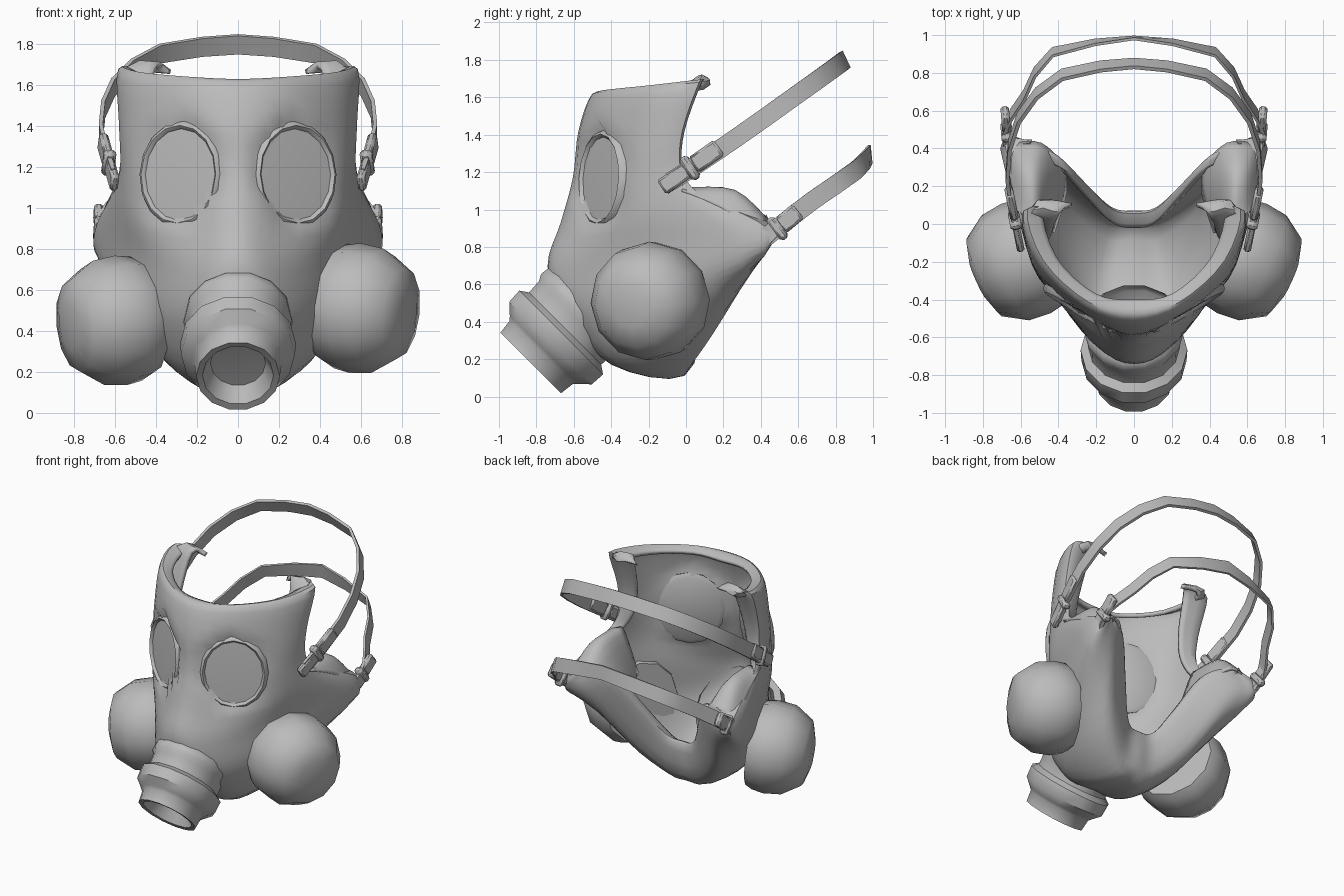
import bpy, bmesh, math
from mathutils import Vector, Matrix

if "Cube" in bpy.data.objects:
    bpy.data.objects.remove(bpy.data.objects["Cube"], do_unlink=True)

grey = bpy.data.materials.new("rubber grey")
grey.use_nodes = True
grey.diffuse_color = (0.5, 0.5, 0.5, 1)
next(n for n in grey.node_tree.nodes if n.type == 'BSDF_PRINCIPLED').inputs["Base Color"].default_value = (0.5, 0.5, 0.5, 1)
parts = []


def add(name, bm):
    me = bpy.data.meshes.new(name)
    bm.to_mesh(me)
    bm.free()
    me.materials.append(grey)
    ob = bpy.data.objects.new(name, me)
    bpy.context.collection.objects.link(ob)
    parts.append(ob)
    return ob


def spline(pts, n):
    """Smooth curve through all the points."""
    pts = [Vector(p) for p in pts]
    out = []
    for i in range(len(pts) - 1):
        a, b, c, d = pts[max(i - 1, 0)], pts[i], pts[i + 1], pts[min(i + 2, len(pts) - 1)]
        for k in range(n):
            t = k / n
            out.append(0.5 * (2 * b + (c - a) * t + (2 * a - 5 * b + 4 * c - d) * t * t
                              + (3 * b - a - 3 * c + d) * t ** 3))
    return out + [pts[-1]]


def patch(name, rows, n, thick, fix=None):
    """Smooth sheet through a grid of points, thickened inward."""
    rows = [spline(r, n) for r in rows]
    cols = [spline(c, n) for c in zip(*rows)]
    bm = bmesh.new()
    grid = [[bm.verts.new(fix(p) if fix else p) for p in col] for col in cols]
    for c0, c1 in zip(grid, grid[1:]):
        for i in range(len(c0) - 1):
            bm.faces.new((c0[i], c0[i + 1], c1[i + 1], c1[i]))
    bmesh.ops.remove_doubles(bm, verts=bm.verts, dist=0.002)
    mod = add(name, bm).modifiers.new("thickness", 'SOLIDIFY')
    mod.thickness, mod.offset = thick, -1


def frame(loc, axis):
    return Matrix.Translation(loc) @ Vector(axis).to_track_quat('Z', 'Y').to_matrix().to_4x4()


def lathe(name, profile, loc, axis, sx=1, sy=1, seg=12):
    """Turn (radius, distance) pairs around an axis; radius 0 closes the end."""
    bm = bmesh.new()
    rings = []
    for r, t in profile:
        if r == 0:
            rings.append([bm.verts.new((0, 0, t))] * seg)
        else:
            rings.append([bm.verts.new((r * sx * math.cos(a), r * sy * math.sin(a), t))
                          for a in (2 * math.pi * k / seg for k in range(seg))])
    for p, q in zip(rings, rings[1:]):
        for k in range(seg):
            j = (k + 1) % seg
            bm.faces.new(list(dict.fromkeys((p[k], p[j], q[j], q[k]))))
    bmesh.ops.recalc_face_normals(bm, faces=bm.faces)
    bm.transform(frame(loc, axis))
    add(name, bm)


def block(name, loc, size, along, s):
    """Bevelled box with its length pointing along a strap."""
    bm = bmesh.new()
    bmesh.ops.create_cube(bm, size=1)
    bm.transform(Matrix.Diagonal((*size, 1)))
    bmesh.ops.bevel(bm, geom=bm.edges[:], offset=min(size) * 0.3, segments=1, affect='EDGES')
    y = Vector(along).normalized()
    x = y.cross(Vector((0, 0, 1))).normalized()
    z = x.cross(y)
    bm.transform(Matrix.Translation(loc) @ Matrix((x, y, z)).transposed().to_4x4())
    if s < 0:
        bm.transform(Matrix.Diagonal((-1, 1, 1, 1)))
        bmesh.ops.reverse_faces(bm, faces=bm.faces)
    add(name, bm)


def strap(name, half, side_dir, back_dir, width, thick):
    """Ribbon over the back of the head; its width turns from side_dir to back_dir."""
    half = spline(half, 2)
    path = [Vector((-p.x, p.y, p.z)) for p in half[:-1]] + half[::-1]
    bm = bmesh.new()
    rings = []
    for i, p in enumerate(path):
        tan = path[min(i + 1, len(path) - 1)] - path[max(i - 1, 0)]
        w = Vector(back_dir).lerp(Vector(side_dir), abs(p.x) / 0.68).normalized() * width / 2
        nrm = tan.cross(w).normalized() * thick / 2
        rings.append([bm.verts.new(p + o) for o in (w + nrm, w - nrm, -w - nrm, -w + nrm)])
    for p, q in zip(rings, rings[1:]):
        for k in range(4):
            bm.faces.new((p[k], p[(k + 1) % 4], q[(k + 1) % 4], q[k]))
    bm.faces.new(rings[0])
    bm.faces.new(rings[-1][::-1])
    bmesh.ops.recalc_face_normals(bm, faces=bm.faces)
    add(name, bm)


# Eye sockets: the shell is pressed flat behind each lens
EYE_X, EYE_Z = 0.205, 0.232
eyes = {s: frame((s * 0.282, -0.452, 1.165), (s * 0.5, -0.86, 0.05)) for s in (1, -1)}


def press(p):
    m = eyes[1 if p.x >= 0 else -1]
    q = m.inverted() @ p
    if math.hypot(q.x / EYE_X, q.y / EYE_Z) < 1.1 and abs(q.z) < 0.2:
        q.z = -0.012
        return m @ q
    return p


# Face shell: half rows (centre, front, side, edge) from the rim, under the chin, to the back lip
shell = [
    [(0, -.50, 1.62), (.25, -.43, 1.63), (.50, -.20, 1.65), (.585, .07, 1.68)],
    [(0, -.575, 1.42), (.27, -.475, 1.42), (.51, -.25, 1.40), (.58, -.02, 1.42)],
    [(0, -.605, 1.17), (.27, -.46, 1.17), (.51, -.27, 1.17), (.575, -.03, 1.22)],
    [(0, -.67, .93), (.23, -.55, .90), (.50, -.29, .95), (.61, .05, 1.08)],
    [(0, -.74, .70), (.20, -.64, .68), (.47, -.28, .76), (.69, .32, .92)],
    [(0, -.66, .46), (.24, -.58, .44), (.47, -.23, .52), (.70, .42, .79)],
    [(0, -.40, .18), (.22, -.36, .18), (.42, -.08, .33), (.61, .41, .74)],
    [(0, .0, .12), (.14, .0, .13), (.35, .16, .36), (.50, .40, .77)],
    [(0, .07, .42), (.12, .09, .45), (.26, .22, .67), (.40, .36, .91)],
]
# The temple edges curl inward; the cheek edges gather at the wing tips
for i, row in enumerate(shell):
    x, y, z = row[-1]
    row.append((x - .18 + .035 * i, y - .02, z - .01) if i < 4 else (.54, .42, .95))
# Rim and back lip turn over to the inside
shell.insert(0, [(x * .82, y + .10 - abs(x) * .15, z - .015) for x, y, z in shell[0]])
shell.append([(x * .86, y - .09, z - .03) for x, y, z in shell[-1]])
patch("face_shell", [[(-x, y, z) for x, y, z in r[:0:-1]] + r for r in shell], 4, 0.03, press)

# Rounded seal pads on the cheek wings
pad = [
    [(.60, -.02, 1.11), (.56, .0, 1.11), (.50, .0, 1.09), (.42, -.05, .78)],
    [(.66, .24, .98), (.59, .26, 1.09), (.49, .25, 1.07), (.355, .17, .78)],
    [(.695, .40, .82), (.63, .43, .92), (.49, .43, .95), (.37, .32, .85)],
]

for s, side in ((1, "left"), (-1, "right")):
    patch(side + "_cheek_pad", [[(x * s, y, z) for x, y, z in r][::s] for r in pad], 4, 0.02)

    # Eye lens with a low raised rim, visible inside and out
    m = eyes[s]
    lathe(side + "_eye_lens",
          [(0, -.05), (1.02, -.05), (1.16, -.03), (1.10, .008), (1.03, .018), (.98, .008), (.96, .0), (0, .008)],
          m.translation, m.to_3x3() @ Vector((0, 0, 1)), EYE_X, EYE_Z, 16)

    # Filter canister
    lathe(side + "_filter",
          [(0, -.05), (.28, -.05), (.305, .0), (.318, .08), (.305, .2), (.225, .325), (.11, .36), (0, .365)],
          (s * .5, -.15, .52 if s > 0 else .46), (s * .88, -.40, -.10))

    # Upper and lower strap buckles: anchor tab, ring and slide
    for level, base, d, k in (("upper", (.615, -.06, 1.165), (.16, .8, .56), 1),
                              ("lower", (.67, .43, .85), (.06, .75, .62), .75)):
        b, d = Vector(base), Vector(d).normalized()
        for piece, dist, size in (("anchor", 0, (.04, .17 * k, .09)),
                                  ("ring", .10 * k, (.06, .05, .14)),
                                  ("slide", .21 * k, (.045, .17 * k, .10))):
            block(f"{side}_{level}_{piece}", b + d * dist, size, d, s)

# Head straps
strap("upper_strap", [(.61, -.08, 1.15), (.67, .25, 1.37), (.61, .56, 1.59), (.38, .79, 1.755), (0, .85, 1.80)],
      (0, -.55, .83), (0, -.42, .9), .10, .02)
strap("lower_strap", [(.66, .40, .83), (.69, .50, .91), (.58, .68, 1.05), (.43, .91, 1.21), (0, .985, 1.295)],
      (0, -.58, .81), (0, -.1, 1), .10, .015)

# Breathing snout, angled forward and down, with a recessed mouth
lathe("snout",
      [(.27, .01), (.30, .04), (.305, .085), (.285, .12), (.28, .20), (.325, .23), (.32, .31), (.265, .36),
       (.245, .38), (.235, .46), (.20, .455), (.155, .37), (0, .36)],
      (0, -.505, .505), (0, -1, -1), .87, 1, 14)

# Smooth shading with crisp corners
bpy.ops.object.select_all(action='DESELECT')
for ob in parts:
    ob.select_set(True)
bpy.context.view_layer.objects.active = parts[0]
bpy.ops.object.shade_smooth_by_angle(angle=math.radians(42))
